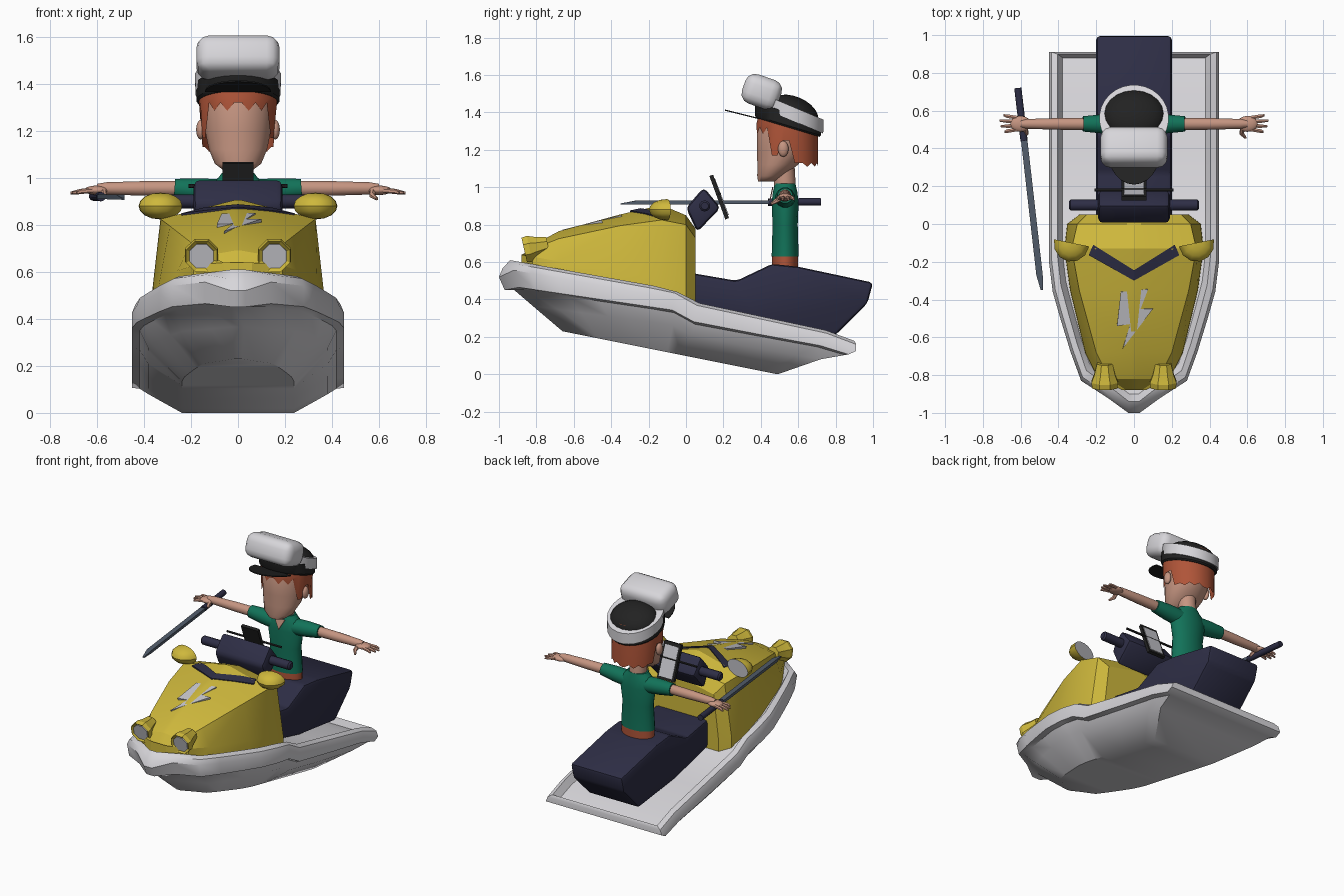
import bpy, bmesh, math
from mathutils import Vector, Matrix

if "Cube" in bpy.data.objects:
    bpy.data.objects.remove(bpy.data.objects["Cube"])


def material(name, r, g, b):
    m = bpy.data.materials.new(name)
    m.use_nodes = True
    m.diffuse_color = (r, g, b, 1)
    m.node_tree.nodes["Principled BSDF"].inputs["Base Color"].default_value = (r, g, b, 1)
    return m


YELLOW = material("yellow paint", .62, .48, .045)
NAVY = material("navy vinyl", .027, .027, .06)
WHITE = material("white shell", .68, .67, .7)
SILVER = material("silver", .56, .56, .6)
SLATE = material("slate steel", .085, .11, .15)
GREEN = material("green cloth", .006, .17, .1)
SKIN = material("skin", .56, .3, .22)
HAIR = material("red hair", .43, .09, .04)
BLACK = material("black", .016, .016, .016)


def finish(name, bm, *mats, angle=35, bevel=0, segments=2):
    bmesh.ops.recalc_face_normals(bm, faces=bm.faces)
    if bevel:
        bmesh.ops.bevel(bm, geom=bm.edges[:], offset=bevel, segments=segments,
                        affect='EDGES', profile=.5)
    me = bpy.data.meshes.new(name)
    bm.to_mesh(me)
    bm.free()
    for m in mats:
        me.materials.append(m)
    ob = bpy.data.objects.new(name, me)
    bpy.context.collection.objects.link(ob)
    bpy.ops.object.select_all(action='DESELECT')
    ob.select_set(True)
    bpy.context.view_layer.objects.active = ob
    bpy.ops.object.shade_smooth_by_angle(angle=math.radians(angle))
    return ob


def loft(name, rings, mat, caps=True, angle=35):
    """Skin equal rings; caps are strips joining mirrored points."""
    bm = bmesh.new()
    vs = [[bm.verts.new(p) for p in r] for r in rings]
    n = len(vs[0])
    for a, b in zip(vs, vs[1:]):
        for i in range(n):
            j = (i + 1) % n
            bm.faces.new((a[i], a[j], b[j], b[i]))
    if caps:
        for r in (vs[0], vs[-1]):
            for i in range(n // 2 - 1):
                bm.faces.new((r[i], r[i + 1], r[n - 2 - i], r[n - 1 - i]))
    return finish(name, bm, mat, angle=angle)


def mirrored(half):
    return half + [(-x, y, z) for x, y, z in reversed(half)]


def ellipse(cy, z, rx, ry, n=20, slope=0):
    """Horizontal ring, slope tilts it along y; starts at the front."""
    out = []
    for i in range(n):
        a = 2 * math.pi * (i + .5) / n
        y = -ry * math.cos(a)
        out.append((rx * math.sin(a), cy + y, z + slope * y))
    return out


def tube(name, pts, radii, mat, n=10, angle=40, flat=1):
    pts = [Vector(p) for p in pts]
    q = (pts[-1] - pts[0]).to_track_quat('Z', 'Y')
    ts = [2 * math.pi * (i + .5) / n for i in range(n)]
    return loft(name, [[p + q @ Vector((r * math.cos(t), flat * r * math.sin(t), 0)) for t in ts]
                       for p, r in zip(pts, radii)], mat, angle=angle)


def prism(name, pts, hw, mat, bevel=0):
    """Side profile of (y, z) extruded across x."""
    bm = bmesh.new()
    f = bm.faces.new([bm.verts.new((-hw, y, z)) for y, z in pts])
    r = bmesh.ops.extrude_face_region(bm, geom=[f])
    bmesh.ops.translate(bm, vec=(2 * hw, 0, 0),
                        verts=[v for v in r["geom"] if isinstance(v, bmesh.types.BMVert)])
    return finish(name, bm, mat, bevel=bevel)


def ellipsoid(name, c, r, mat, tilt=0):
    bm = bmesh.new()
    bmesh.ops.create_uvsphere(bm, u_segments=20, v_segments=12, radius=1, matrix=Matrix.Translation(c)
                              @ Matrix.Rotation(tilt, 4, 'X') @ Matrix.Diagonal((*r, 1)))
    return finish(name, bm, mat, angle=60)


def plate(name, pts, thick, mat):
    bm = bmesh.new()
    f = bm.faces.new([bm.verts.new(p) for p in pts])
    f.normal_update()
    d = f.normal * thick
    r = bmesh.ops.extrude_face_region(bm, geom=[f])
    bmesh.ops.translate(bm, vec=d, verts=[v for v in r["geom"] if isinstance(v, bmesh.types.BMVert)])
    return finish(name, bm, mat, angle=10)


def interp(table, t):
    for a, b in zip(table, table[1:]):
        if t <= b[0]:
            k = max(0, (t - a[0]) / (b[0] - a[0]))
            return [p + (q - p) * k for p, q in zip(a, b)]
    return list(table[-1])


# Hull: stacked outlines from the deck floor over the rim to the keel plate
RIM = [(-1, .57), (-.94, .61), (-.07, .455), (.05, .385), (.75, .235), (.91, .175)]
OUTLINE = [(.03, -1), (.14, -.92), (.28, -.83), (.335, -.68), (.39, -.5), (.43, -.36), (.45, -.2),
           (.45, -.07), (.45, .05), (.45, .4), (.45, .75), (.45, .91)]
top = lambda y: interp(RIM, y)[1]
thick = lambda y: .11 - .03 * y
layers = [(.84, -.9, .88, lambda y: top(y) - .05),
          (.9, -.94, .9, top),
          (.97, -.98, .91, lambda y: top(y) - .015),
          (1, -1, .91, lambda y: top(y) - .05),
          (1, -.97, .87, lambda y: top(y) - thick(y)),
          (.93, -.93, .85, lambda y: top(y) - thick(y) - .01),
          (.85, -.82, .72, lambda y: top(y) - .19 + .04 * y),
          (.53, -.66, .49, lambda y: .23 - .2 * (y + .66))]
rings = []
for sx, y0, y1, zf in layers:
    ys = [y0 + (y + 1) / 1.91 * (y1 - y0) for x, y in OUTLINE]
    rings.append(mirrored([(x * sx, y, zf(y)) for (x, _), y in zip(OUTLINE, ys)]))
loft("hull", rings, WHITE, angle=40)

# Hood: y, base half width, shoulder half width, shoulder z, ridge z
HOOD = [(-.88, .06, .04, .6, .61), (-.82, .19, .13, .67, .69), (-.68, .26, .2, .725, .765),
        (-.35, .34, .29, .795, .855), (-.13, .37, .33, .825, .905), (0, .355, .3, .8, .85),
        (.05, .29, .25, .73, .78)]
loft("hood", [mirrored([(w, y, top(y) - .1), (w * .99, y, top(y) + .04), (s, y, zs), (.015, y, zr)])
              for y, w, s, zs, zr in HOOD], YELLOW, angle=22)


def roof(x, y, lift):
    _, w, s, zs, zr = interp(HOOD, y)
    return (x, y, zr + (zs - zr) * abs(x) / s + lift)


# Chevron stripe and bolt on the hood
for s in (-1, 1):
    edge = [(s * .24 * t, -.3 + .135 * t) for t in (0, .33, .66, 1)]
    loft("hood_stripe", [[roof(x, y, .009), roof(x * .9, y + .055, .009), roof(x * .9, y + .055, -.01),
                          roof(x, y, -.01)] for x, y in edge], NAVY)
bolt = [(-.07, -.36), (-.09, -.54), (-.02, -.53), (-.06, -.66), (.1, -.45), (.035, -.45), (.075, -.345)]
plate("hood_bolt", [(x, y, .85 + .25 * (y + .35)) for x, y in bolt], -.022, SILVER)

for s in (-1, 1):
    # Headlight with recessed lens
    a, d = Vector((s * .155, -.865, .665)), Vector((0, .97, .22))
    tube("headlight", [a + d * t for t in (.012, 0, .03, .07, .13)], [.056, .072, .076, .06, .045],
         YELLOW, n=8, angle=20)
    tube("headlight_lens", [a + d * t for t in (.006, .02)], [.056, .056], SILVER, n=8)
    # Rear-view mirror with flat glass at the back
    bm = bmesh.new()
    bmesh.ops.create_uvsphere(bm, u_segments=12, v_segments=8, radius=1)
    for v in bm.verts:
        v.co.y = min(v.co.y, 0)
    for f in bm.faces:
        f.material_index = int(all(v.co.y > -.001 for v in f.verts))
    bm.transform(Matrix.Translation((s * .33, -.1, .88)) @ Matrix.Rotation(s * .2, 4, 'Z')
                 @ Matrix.Diagonal((.095, .1, .057, 1)))
    finish("side_mirror", bm, YELLOW, SILVER, angle=30)
    tube("handle_grip", [(s * .12, .1, .9), (s * .335, .1, .9), (s * .345, .1, .9)], [.03, .03, .02], NAVY)

# Console, display and seat
prism("steering_console", [(0, .89), (.095, 1), (.185, .89), (.06, .76)], .19, NAVY, .025)
prism("display_frame", [(.125, 1.06), (.145, 1.067), (.23, .835), (.21, .828)], .065, BLACK)
prism("display_glass", [(.15, 1.045), (.155, 1.047), (.229, .852), (.224, .85)], .052, SILVER)
tube("display_bar", [(-.21, .18, .965), (.21, .18, .965)], [.008, .008], BLACK, n=6)
prism("seat", [(-.02, .36), (-.02, .55), (.27, .5), (.46, .59), (.6, .575), (1, .49), (.97, .38),
               (.8, .21), (.4, .26)], .2, NAVY, .02)

# Rider body
loft("trousers", [ellipse(.53, z, rx, .07) for z, rx in ((.54, .12), (.65, .118))], HAIR)
loft("shirt", [ellipse(.53, z, rx, ry) for z, rx, ry in
               ((.63, .122, .073), (.8, .112, .068), (.92, .13, .073), (.975, .115, .066),
                (1.0, .085, .06), (1.02, .07, .056))], GREEN, angle=50)
plate("shirt_opening", [(-.04, .467, 1), (0, .452, .93), (.04, .467, 1)], .006, SKIN)
tube("neck", [(0, .53, .98), (0, .52, 1.16)], [.058, .058], SKIN, n=14)
for s in (-1, 1):
    tube("sleeve", [(s * x, .53, z) for x, z in ((.07, .94), (.17, .948), (.27, .955))],
         [.055, .052, .042], GREEN, n=12)
    tube("arm", [(s * x, .53, .955) for x in (.22, .4, .56, .6)], [.034, .032, .027, .02], SKIN, n=12)
    ellipsoid("palm", (s * .6, .53, .947), (.055, .042, .02), SKIN)
    for k in range(4):
        y = .5 + .021 * k
        reach = (.685, .705, .712, .69)[k]
        tube("finger", [(s * .62, y, .946), (s * .67, 1.25 * y - .133, .942), (s * reach, 1.4 * y - .212, .935)],
             [.011, .011, .006], SKIN, n=6)
    tube("thumb", [(s * .575, .51, .945), (s * .57, .48, .925), (s * .59, .455, .91)], [.015, .013, .007], SKIN, n=6)

# Sword in the right hand
tube("sword_handle", [(-.615, .72, .922), (-.582, .44, .92)], [.02, .02], NAVY)
tube("sword_blade", [(-.582, .45, .92), (-.5, -.27, .918), (-.488, -.35, .91)], [.024, .024, .008],
     SLATE, n=4, flat=.6)

# Head, ears and hair
loft("head", [ellipse(c, z, rx, ry) for z, c, rx, ry in
              ((1.03, .43, .06, .045), (1.06, .45, .1, .07), (1.12, .49, .125, .11), (1.2, .52, .142, .142),
               (1.3, .53, .15, .152), (1.4, .55, .14, .14))], SKIN, angle=60)
for s in (-1, 1):
    ellipsoid("ear", (s * .158, .52, 1.205), (.02, .028, .042), SKIN)
bottom = []
for i, (x, y, z) in enumerate(ellipse(.535, 0, .158, .16, 32)):
    front = min(i, 31 - i)
    z = (1.285 if front % 2 else 1.32) if front < 5 else 1.17 if front < 7 else 1.25 if front < 9 else 1.13
    bottom.append((x, y + (.012 if front > 9 else 0), z - (.02 if front > 9 and front % 2 else 0)))
loft("hair", [bottom, ellipse(.54, 1.335, .168, .165, 32), ellipse(.545, 1.4, .16, .155, 32)],
     HAIR, caps=False, angle=40)

# Cap: black band, slanted white ring, dark dome, puffed front and peak
loft("cap_band", [ellipse(.545, z, r, r, 28, -.3) for z, r in ((1.32, .17), (1.33, .178), (1.4, .178), (1.41, .15))],
     BLACK)
loft("cap_ring", [ellipse(.56, z, r, r * .96, 28, -.42) for z, r in
                  ((1.36, .165), (1.36, .182), (1.435, .184), (1.435, .165))], WHITE)
ellipsoid("cap_dome", (0, .575, 1.4), (.165, .14, .085), BLACK, -.4)
bm = bmesh.new()
bmesh.ops.create_cube(bm, size=1, matrix=Matrix.Diagonal((.355, .205, .165, 1)))
puff = finish("cap_front", bm, WHITE, angle=50, bevel=.055, segments=3)
puff.location, puff.rotation_euler = (0, .405, 1.51), (-.33, 0, 0)
arc = [(.14 * math.cos(t), .39 - .18 * math.sin(t), 1.37 + .045 * math.sin(t))
       for t in [math.pi * i / 12 for i in range(13)]]
plate("cap_peak", arc, .006, BLACK)
